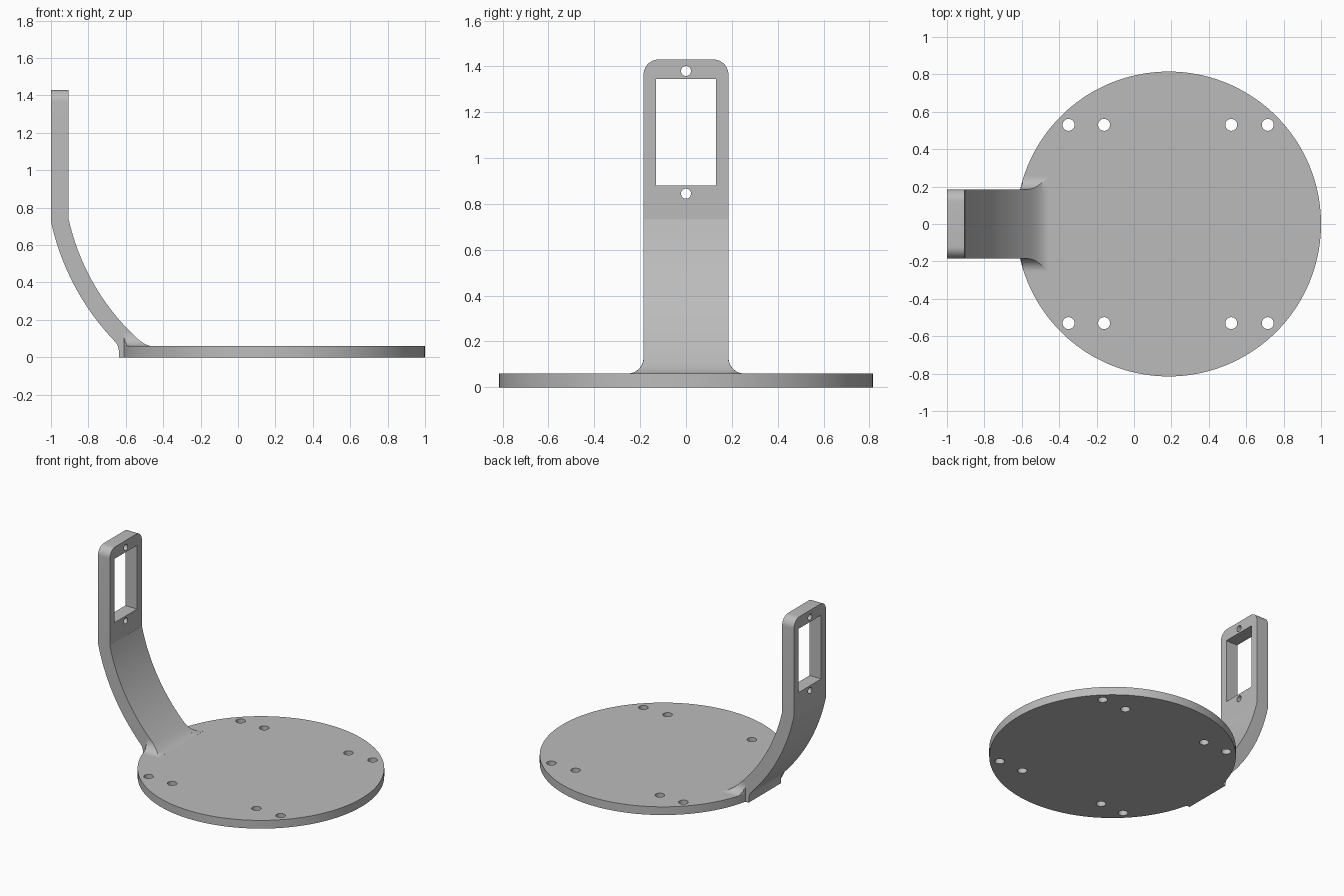
import bpy, bmesh
from math import sin, cos, pi, sqrt, asin, radians
from mathutils import Vector

if "Cube" in bpy.data.objects:
    bpy.data.objects.remove(bpy.data.objects["Cube"], do_unlink=True)

grey = bpy.data.materials.new("plain grey")
grey.use_nodes = True
grey.diffuse_color = (0.5, 0.5, 0.5, 1)
grey.node_tree.nodes["Principled BSDF"].inputs["Base Color"].default_value = (0.5, 0.5, 0.5, 1)


def finish(name, bm):
    bmesh.ops.recalc_face_normals(bm, faces=bm.faces[:])
    mesh = bpy.data.meshes.new(name)
    bm.to_mesh(mesh)
    bm.free()
    mesh.materials.append(grey)
    obj = bpy.data.objects.new(name, mesh)
    bpy.context.collection.objects.link(obj)
    bpy.ops.object.select_all(action='DESELECT')
    obj.select_set(True)
    bpy.context.view_layer.objects.active = obj
    bpy.ops.object.shade_smooth_by_angle(angle=radians(30))
    return obj


def slab(name, loops, place, depth):
    """Fill an outline, with any holes, and extrude it by a vector."""
    bm = bmesh.new()
    for loop in loops:
        vs = [bm.verts.new(place(a, b)) for a, b in loop]
        for i, v in enumerate(vs):
            bm.edges.new((v, vs[i - 1]))
    bmesh.ops.triangle_fill(bm, edges=bm.edges[:], use_beauty=True,
                            normal=Vector(depth).normalized())
    out = bmesh.ops.extrude_face_region(bm, geom=bm.faces[:], use_keep_orig=True)
    moved = [g for g in out["geom"] if isinstance(g, bmesh.types.BMVert)]
    bmesh.ops.translate(bm, verts=moved, vec=depth)
    return finish(name, bm)


def arc(cx, cy, r, a0, a1, n):
    return [(cx + r * cos(a0 + (a1 - a0) * i / n),
             cy + r * sin(a0 + (a1 - a0) * i / n)) for i in range(n + 1)]


def circle(cx, cy, r, n=24):
    return arc(cx, cy, r, 0, 2 * pi, n)[:-1]


# Round base with eight mounting holes
DISC_X, DISC_R, TOP = 0.185, 0.815, 0.06
holes = [circle(x, y, 0.032) for x in (-0.35, -0.16, 0.52, 0.715) for y in (-0.53, 0.53)]
slab("base_disc", [circle(DISC_X, 0, DISC_R, 144)] + holes,
     lambda a, b: (a, b, 0), (0, 0, TOP))

# Upright plate with rounded top, window and two screw holes
HALF, JOIN, HEIGHT, R = 0.185, 0.735, 1.43, 0.065
outline = [(-HALF, JOIN), (HALF, JOIN)]
outline += arc(HALF - R, HEIGHT - R, R, 0, pi / 2, 10)
outline += arc(R - HALF, HEIGHT - R, R, pi / 2, pi, 10)
window = [(-0.13, 0.88), (0.13, 0.88), (0.13, 1.345), (-0.13, 1.345)]
slab("upright_plate", [outline, window, circle(0, 1.38, 0.022), circle(0, 0.845, 0.022)],
     lambda a, b: (-1, a, b), (0.095, 0, 0))

# Curved arm: concentric outer and inner arcs, blended into the base
CX, CZ, R_OUT, R_IN = 0.30, 1.007, 1.33, 1.235


def sweep(r, z0, z1, n):
    return arc(CX, CZ, r, pi + asin((CZ - z0) / r), pi + asin((CZ - z1) / r), n)


outer = [(-1, JOIN)] + sweep(R_OUT, 0.73, 0.09, 28)
outer += [(-0.645, 0.068), (-0.638, 0.045), (-0.635, 0)]
inner = sweep(R_IN, JOIN, 0.123, 28)
p0, p1, p2 = Vector(inner[-1]), Vector((-0.50, TOP)), Vector((-0.46, TOP))
inner += [tuple(p0 * (1 - t) ** 2 + p1 * 2 * t * (1 - t) + p2 * t * t)
          for t in (i / 10 for i in range(1, 11))]
foot = [(-0.6, 0), (-0.6, 0.03), (-0.46, 0.03)]
slab("curved_arm", [outer + foot + inner[::-1]],
     lambda a, b: (a, -HALF, b), (0, 2 * HALF, 0))

# Concave flares where the arm sides meet the disc
FILLET, STEPS = 0.07, 10


def top_height(x):
    for (xa, za), (xb, zb) in zip(inner, inner[1:]):
        if xa <= x <= xb:
            return za + (zb - za) * (x - xa) / (xb - xa)
    return TOP


def flare(name, side):
    bm = bmesh.new()
    rings = []
    for i in range(25):
        x = -0.609 + 0.147 * i / 24
        rise = min(top_height(x) - TOP, FILLET)
        rim = sqrt(max(0, DISC_R ** 2 - (x - DISC_X) ** 2))
        pts = [(HALF - 0.01, TOP - 0.01), (HALF - 0.01, TOP + rise)]
        for k in range(STEPS + 1):
            h = rise * (1 - k / STEPS) ** 2
            y = HALF + FILLET - sqrt(max(0, FILLET ** 2 - (FILLET - h) ** 2))
            pts.append((min(y, max(rim, HALF)), TOP + h))
        pts.append((pts[-1][0], TOP - 0.01))
        rings.append([bm.verts.new((x, side * y, z)) for y, z in pts])
    for a, b in zip(rings, rings[1:]):
        for k in range(len(a)):
            bm.faces.new((a[k - 1], a[k], b[k], b[k - 1]))
    bm.faces.new(rings[0])
    bm.faces.new(rings[-1])
    finish(name, bm)


flare("left_flare", 1)
flare("right_flare", -1)
